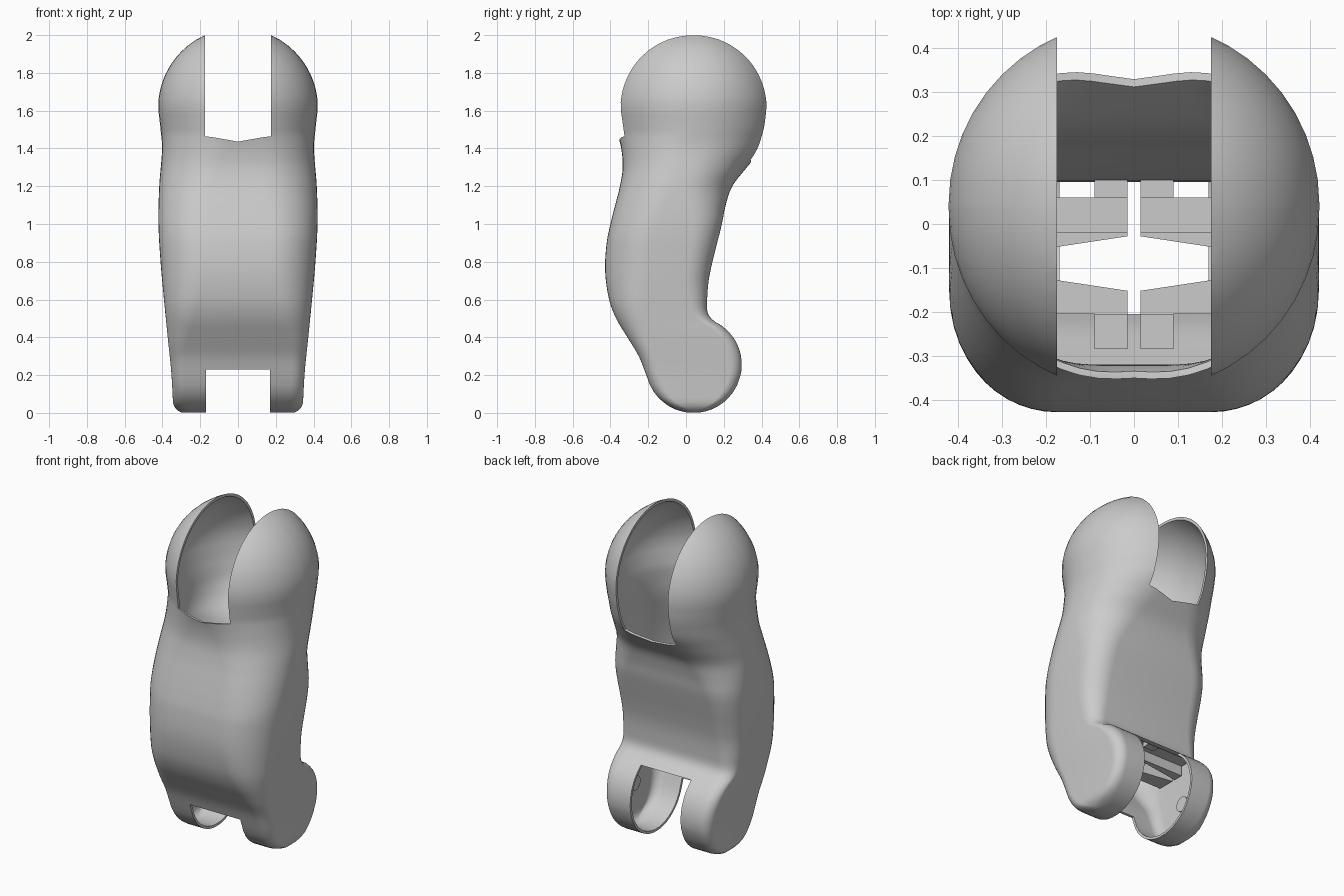
import bpy, bmesh, math

if "Cube" in bpy.data.objects:
    bpy.data.objects.remove(bpy.data.objects["Cube"])

SPHERE_Y, SPHERE_Z, SPHERE_R = 0.04, 1.615, 0.423
DISC_R = 0.255


def skin(name, rings, smooth=None):
    """Close a stack of equal-length rings into a solid object."""
    bm = bmesh.new()
    rows = [[bm.verts.new(p) for p in ring] for ring in rings]
    n = len(rows[0])
    for a, b in zip(rows, rows[1:]):
        for i in range(n):
            j = (i + 1) % n
            bm.faces.new((a[i], a[j], b[j], b[i]))
    bm.faces.new(rows[0][::-1])
    bm.faces.new(rows[-1])
    bmesh.ops.recalc_face_normals(bm, faces=bm.faces)
    me = bpy.data.meshes.new(name)
    bm.to_mesh(me)
    bm.free()
    ob = bpy.data.objects.new(name, me)
    bpy.context.collection.objects.link(ob)
    if smooth:
        shade(ob, smooth)
    return ob


def select(ob):
    bpy.ops.object.select_all(action='DESELECT')
    ob.select_set(True)
    bpy.context.view_layer.objects.active = ob


def shade(ob, angle):
    select(ob)
    bpy.ops.object.shade_smooth_by_angle(angle=math.radians(angle))


def prism_x(name, profile, stations):
    """Extrude a (y, z) profile along x; each station is (x, z shift)."""
    return skin(name, [[(x, y, z + dz) for y, z in profile] for x, dz in stations])


def prism_z(name, outline, z0, z1):
    return skin(name, [[(x, y, z) for x, y in outline] for z in (z0, z1)])


def curve(keys, t):
    """Smooth interpolation through (t, value) keys."""
    if t <= keys[0][0]:
        return keys[0][1]
    for k in range(len(keys) - 1):
        (t0, v0), (t1, v1) = keys[k], keys[k + 1]
        if t <= t1:
            p, q = keys[max(k - 1, 0)], keys[min(k + 2, len(keys) - 1)]
            m0, m1 = (v1 - p[1]) / (t1 - p[0]), (q[1] - v0) / (q[0] - t0)
            h, u = t1 - t0, (t - t0) / (t1 - t0)
            return ((2*u**3 - 3*u*u + 1) * v0 + (u**3 - 2*u*u + u) * h * m0
                    + (3*u*u - 2*u**3) * v1 + (u**3 - u*u) * h * m1)
    return keys[-1][1]


# Side outline, half width and corner radii along the height
FRONT = [(.2, -.21), (.3, -.25), (.4, -.31), (.5, -.37), (.6, -.407), (.75, -.428), (.9, -.42),
         (1.0, -.40), (1.1, -.375), (1.2, -.35), (1.3, -.335), (1.4, -.343), (1.5, -.367), (1.615, -.383)]
BACK = [(.42, .234), (.46, .192), (.49, .143), (.53, .115), (.6, .112), (.7, .12), (.8, .14), (.9, .165),
        (1.0, .19), (1.1, .21), (1.2, .245), (1.3, .322), (1.4, .404), (1.5, .447), (1.615, .463)]
WIDTH = [(0, .342), (.2, .352), (.4, .372), (.6, .392), (.8, .41), (1.0, .421), (1.2, .417),
         (1.4, .402), (1.5, .41), (1.615, .423)]
R_FRONT = [(.2, .07), (.35, .09), (.5, .15), (.75, .23), (1.0, .25), (1.2, .28), (1.4, .34), (1.5, .405), (1.615, .423)]
R_BACK = [(.2, .06), (.5, .08), (.7, .12), (1.0, .16), (1.2, .25), (1.3, .30), (1.4, .36), (1.5, .405), (1.615, .423)]


def section(z):
    """Rounded-rectangle cross-section of the leg at one height."""
    if z > SPHERE_Z:
        hx = math.sqrt(SPHERE_R**2 - (z - SPHERE_Z)**2)
        yf, yb, rf, rb = SPHERE_Y - hx, SPHERE_Y + hx, hx, hx
    else:
        disc = math.sqrt(max(DISC_R**2 - (z - DISC_R)**2, 0))
        yf = SPHERE_Y - disc if z < .2 else curve(FRONT, z)
        yb = SPHERE_Y + disc if z < .42 else curve(BACK, z)
        hx, rf, rb = curve(WIDTH, z), curve(R_FRONT, z), curve(R_BACK, z)
        if z < .06:
            hx -= .06 - math.sqrt(.06**2 - (.06 - z)**2)
    lim = min(hx, (yb - yf) / 2) * .985
    rf, rb = min(rf, lim), min(rb, lim)
    pts = []
    for cx, cy, r, a0 in ((hx - rb, yb - rb, rb, 0), (rb - hx, yb - rb, rb, 90),
                          (rf - hx, yf + rf, rf, 180), (hx - rf, yf + rf, rf, 270)):
        for i in range(13):
            a = math.radians(a0 + 90 * i / 12)
            pts.append((cx + r * math.cos(a), cy + r * math.sin(a), z))
    return pts


# Hollow leg shell
levels = [.001, .004, .01, .02, .035, .055, .08, .11, .15]
levels += [.2 + .02 * i for i in range(71)] + [1.615 + .03 * i for i in range(1, 14)]
shell = skin("leg_shell", [section(z) for z in levels])
select(shell)
wall = shell.modifiers.new("wall", 'SOLIDIFY')
wall.thickness = .015
wall.offset = -1
bpy.ops.object.modifier_apply(modifier=wall.name)

# Slots through the ball at the top and the ankle at the bottom
top_cut = prism_x("top_slot_cutter", [(-.8, 1.46), (-.34, 1.435), (.32, 1.31), (.8, 1.26), (.8, 2.4), (-.8, 2.4)],
                  [(-.175, .032), (0, 0), (.175, .032)])
low_cut = prism_x("ankle_slot_cutter", [(-.6, -.1), (.6, -.1), (.6, .46), (.11, .46), (-.15, .23), (-.6, .23)],
                  [(-.17, 0), (.17, 0)])
for cutter in (top_cut, low_cut):
    select(shell)
    cut = shell.modifiers.new("slot", 'BOOLEAN')
    cut.operation = 'DIFFERENCE'
    cut.solver = 'EXACT'
    cut.object = cutter
    bpy.ops.object.modifier_apply(modifier=cut.name)
    bpy.data.objects.remove(cutter)
shade(shell, 40)

# Inner brackets and ankle pegs, one set per side
for side, s in (("left", -1), ("right", 1)):
    def block(name, outline, z0, z1):
        prism_z(f"{name}_{side}", [(s * x, y) for x, y in outline], z0, z1)

    block("rear_bar", [(.015, -.02), (.36, -.02), (.36, .06), (.015, .06)], .54, .60)
    block("rear_web", [(.015, -.028), (.36, -.08), (.36, -.02), (.015, -.02)], .48, .58)
    block("front_web", [(.015, -.152), (.36, -.10), (.36, -.205), (.015, -.205)], .48, .54)
    block("rear_tab", [(.015, .06), (.09, .06), (.09, .108), (.015, .108)], .50, .66)
    block("front_tab", [(.015, -.285), (.09, -.285), (.09, -.205), (.015, -.205)], .48, .60)
    ring = [(SPHERE_Y + .045 * math.cos(math.tau * i / 24), DISC_R + .045 * math.sin(math.tau * i / 24))
            for i in range(24)]
    peg = prism_x(f"ankle_peg_{side}", ring, [(s * .31, 0), (s * .345, 0)])
    shade(peg, 40)
